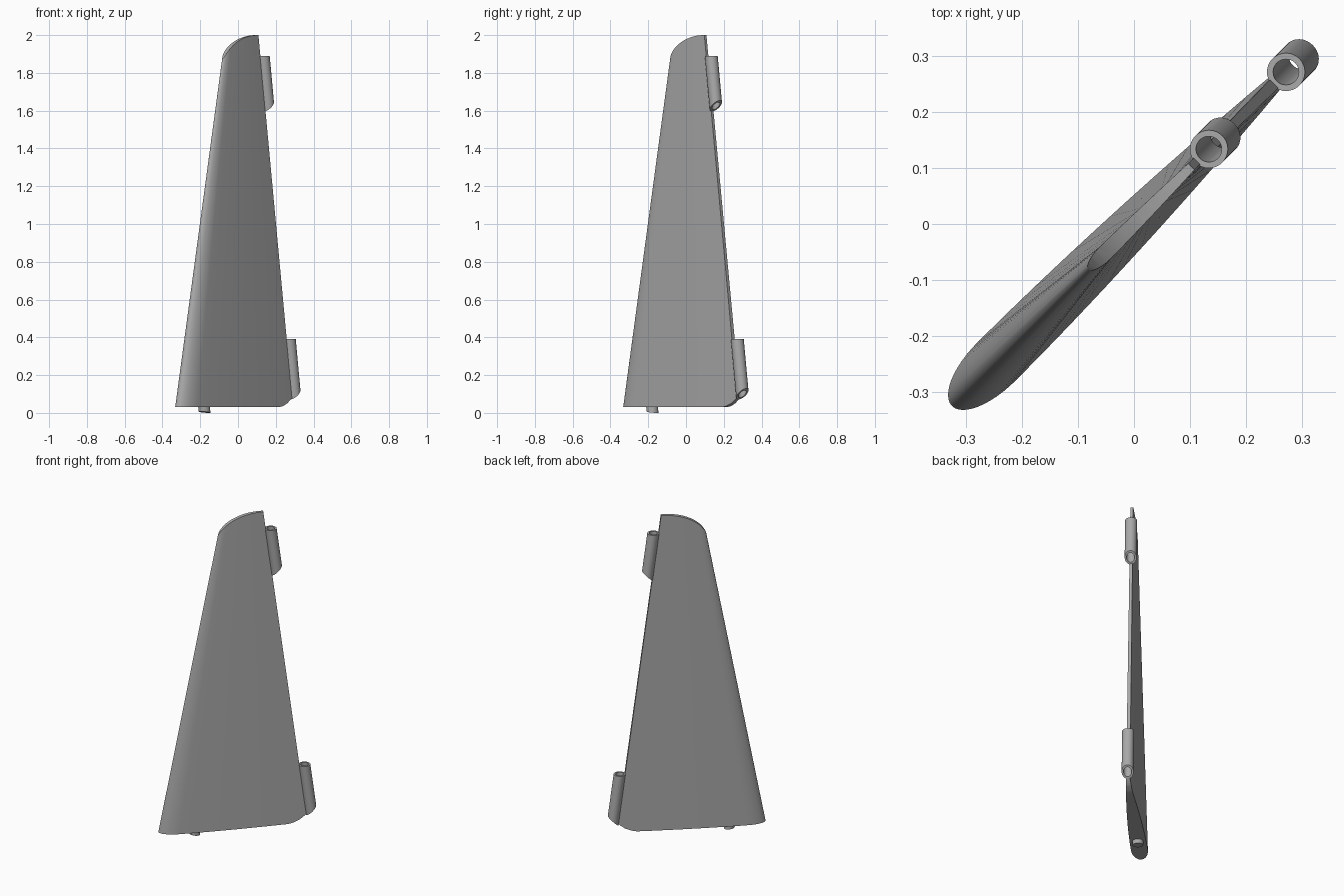
import bpy, bmesh
from math import sin, cos, pi, sqrt, radians

if "Cube" in bpy.data.objects:
    bpy.data.objects.remove(bpy.data.objects["Cube"])

grey = bpy.data.materials.new("plain grey")
grey.use_nodes = True
grey.diffuse_color = (0.4, 0.4, 0.4, 1)
grey.node_tree.nodes["Principled BSDF"].inputs["Base Color"].default_value = (0.4, 0.4, 0.4, 1)

LEAN = -0.13  # chordwise drift of the trailing edge per unit of height
R2 = sqrt(2)


def trailing(z):
    return 0.405 + LEAN * z


def leading(z):
    return -0.466 + 0.187 * z


def make(name, rings, closed=False):
    """Skin a list of equal rings; cap the ends or join last to first."""
    bm = bmesh.new()
    loops = [[bm.verts.new(p) for p in ring] for ring in rings]
    pairs = list(zip(loops, loops[1:]))
    if closed:
        pairs.append((loops[-1], loops[0]))
    else:
        bm.faces.new(loops[0])
        bm.faces.new(loops[-1])
    for a, b in pairs:
        for i in range(len(a)):
            j = (i + 1) % len(a)
            bm.faces.new((a[i], a[j], b[j], b[i]))
    bmesh.ops.recalc_face_normals(bm, faces=bm.faces)
    mesh = bpy.data.meshes.new(name)
    bm.to_mesh(mesh)
    bm.free()
    mesh.materials.append(grey)
    obj = bpy.data.objects.new(name, mesh)
    bpy.context.collection.objects.link(obj)
    obj.rotation_euler.z = radians(45)
    return obj


def smooth(obj, angle=30):
    bpy.ops.object.select_all(action='DESELECT')
    obj.select_set(True)
    bpy.context.view_layer.objects.active = obj
    bpy.ops.object.shade_smooth_by_angle(angle=radians(angle))


# Fin: blunt elliptical nose, then a gentle taper to the trailing edge
def section(z):
    le, te = leading(z), trailing(z)
    chord = te - le
    nose, half = 0.13 * chord, 0.056 * chord
    edge = min(0.011, half * 0.6)
    side = []
    for i in range(1, 13):
        t = i / 12 * pi / 2
        side.append((le + nose * (1 - cos(t)), half * sin(t)))
    for i in range(1, 17):
        s = i / 16
        side.append((le + nose + s * (chord - nose), half - (half - edge) * s ** 1.8))
    upper = [(u, n, z) for u, n in side]
    lower = [(u, -n, z) for u, n in reversed(side)]
    return [(le, 0, z)] + upper + lower


fin = make("fin", [section(0.03), section(2.0)])

# Side outline that rounds the tip and the lower trailing corner
tip = []
for i in range(17):
    t = i / 16 * pi / 2
    tip.append((0.1 - 0.19 * cos(t) ** 1.0, 1.82 + 0.18 * sin(t)))
corner = [(0.2, 0.029), (0.225, 0.036), (0.25, 0.05), (0.27, 0.07), (0.285, 0.09)]
outline = [(-0.6, 0.0), (-0.6, 1.0), (-0.098, 1.76)] + tip
outline += [(0.6, 2.0), (0.6, 0.2)] + corner[::-1] + [(0.18, 0.0)]
cutter = make("outline_cutter", [[(x * R2, n, z) for x, z in outline] for n in (-0.2, 0.2)])
cutter.hide_render = True

cut = fin.modifiers.new("outline", 'BOOLEAN')
cut.operation = 'INTERSECT'
cut.solver = 'EXACT'
cut.object = cutter
bpy.context.view_layer.objects.active = fin
fin.select_set(True)
bpy.ops.object.modifier_apply(modifier=cut.name)
bpy.data.objects.remove(cutter)
smooth(fin)


# Leaning round rings, with an optional sloped cut
def ring(radius, z, offset, slope=0.0, count=32):
    pts = []
    for i in range(count):
        a = 2 * pi * i / count
        h = z + slope * radius * cos(a)
        pts.append((trailing(h) + offset + radius * cos(a), radius * sin(a), h))
    return pts


# Hinge sleeves: flat top, slanted lower mouth, open bore
for name, low, high in (("lower_hinge", 0.1, 0.39), ("upper_hinge", 1.625, 1.89)):
    rings = [ring(0.034, low, 0.03, 0.85), ring(0.034, high, 0.03),
             ring(0.023, high, 0.03), ring(0.023, low, 0.03, 0.85)]
    smooth(make(name, rings, closed=True))

# Locating pin under the root
pin = make("root_pin", [ring(0.031, 0.004, -0.655, -0.13), ring(0.031, 0.06, -0.655)])
smooth(pin)
